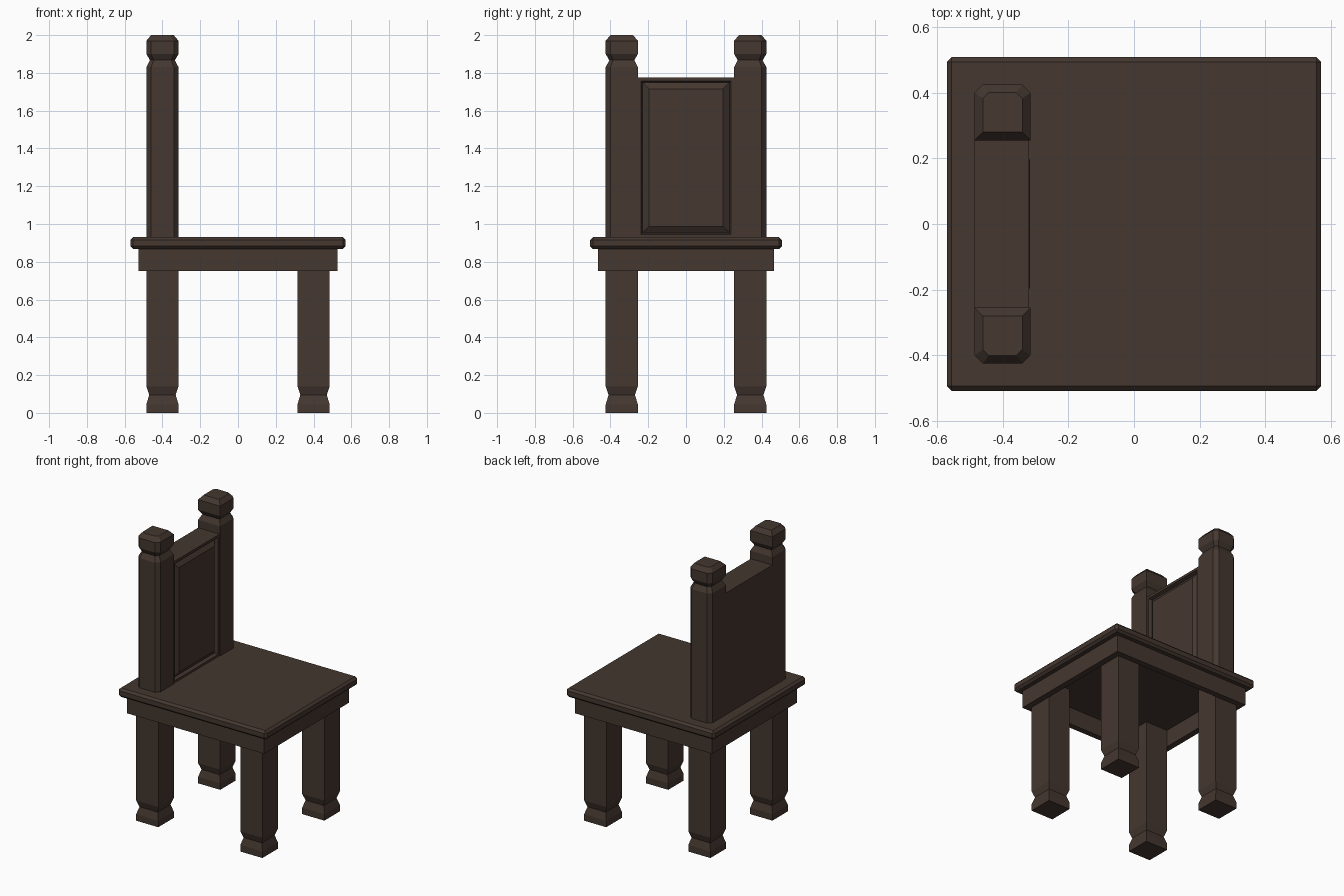
import bpy, bmesh

if "Cube" in bpy.data.objects:
    bpy.data.objects.remove(bpy.data.objects["Cube"])

wood = bpy.data.materials.new("dark brown wood")
wood.diffuse_color = (0.058, 0.038, 0.029, 1)
wood.use_nodes = True
wood.node_tree.nodes["Principled BSDF"].inputs["Base Color"].default_value = wood.diffuse_color


def finish(name, bm):
    bmesh.ops.recalc_face_normals(bm, faces=bm.faces)
    mesh = bpy.data.meshes.new(name)
    bm.to_mesh(mesh)
    bm.free()
    mesh.materials.append(wood)
    ob = bpy.data.objects.new(name, mesh)
    bpy.context.collection.objects.link(ob)
    return ob


def box_bm(lo, hi):
    bm = bmesh.new()
    bmesh.ops.create_cube(bm, size=1)
    for v in bm.verts:
        for i in range(3):
            v.co[i] = lo[i] if v.co[i] < 0 else hi[i]
    return bm


def turned(name, cx, cy, profile, cut):
    """Square post from (z, half width) rings; the outer corners are cut off."""
    s = 1 if cy > 0 else -1
    bm = bmesh.new()
    rings = []
    for z, r in profile:
        pts = [(-r, -r), (r, -r)]
        c = cut * r / 0.085
        pts += [(r, r - c), (r - c, r), (c - r, r), (-r, r - c)] if cut else [(r, r), (-r, r)]
        rings.append([bm.verts.new((cx + x, cy + s * y, z)) for x, y in pts])
    n = len(rings[0])
    for a, b in zip(rings, rings[1:]):
        for i in range(n):
            j = (i + 1) % n
            bm.faces.new((a[i], a[j], b[j], b[i]))
    bm.faces.new(rings[0])
    bm.faces.new(rings[-1])
    return finish(name, bm)


# seat board with chamfered edges
bm = box_bm((-0.57, -0.508, 0.868), (0.57, 0.508, 0.93))
bmesh.ops.bevel(bm, geom=bm.edges[:], offset=0.015, segments=1, affect='EDGES')
finish("seat", bm)

# hollow apron frame under the seat
for s, side in ((-1, "front"), (1, "back")):
    y0, y1 = sorted((s * 0.425, s * 0.465))
    finish("apron_" + side, box_bm((-0.527, y0, 0.75), (0.527, y1, 0.87)))
for s, side in ((-1, "left"), (1, "right")):
    x0, x1 = sorted((s * 0.485, s * 0.527))
    finish("apron_" + side, box_bm((x0, -0.425, 0.75), (x1, 0.425, 0.87)))

# four legs with pinched ankles
leg = [(0, 0.085), (0.045, 0.085), (0.095, 0.07), (0.14, 0.085), (0.87, 0.085)]
for cx, a in ((-0.4, "rear"), (0.4, "fore")):
    for cy, b in ((-0.34, "near"), (0.34, "far")):
        turned(f"{a}_{b}_leg", cx, cy, leg, 0)

# back posts with pinched necks and capped heads
post = [(0.925, 0.085), (1.83, 0.085), (1.867, 0.066), (1.90, 0.085),
        (1.97, 0.085), (2.0, 0.06)]
for cy, b in ((-0.34, "near"), (0.34, "far")):
    turned(f"{b}_back_post", -0.4, cy, post, 0.025)

# backrest: groove around a raised field on the seat side
bm = box_bm((-0.485, -0.255, 0.928), (-0.32, 0.255, 1.775))
bm.faces.ensure_lookup_table()
face = max(bm.faces, key=lambda f: f.calc_center_median().x)
for thick, x in ((0.017, -0.32), (0.008, -0.342), (0.035, -0.317)):
    bmesh.ops.inset_individual(bm, faces=[face], thickness=thick, use_even_offset=True)
    for v in face.verts:
        v.co.x = x
finish("backrest_panel", bm)
